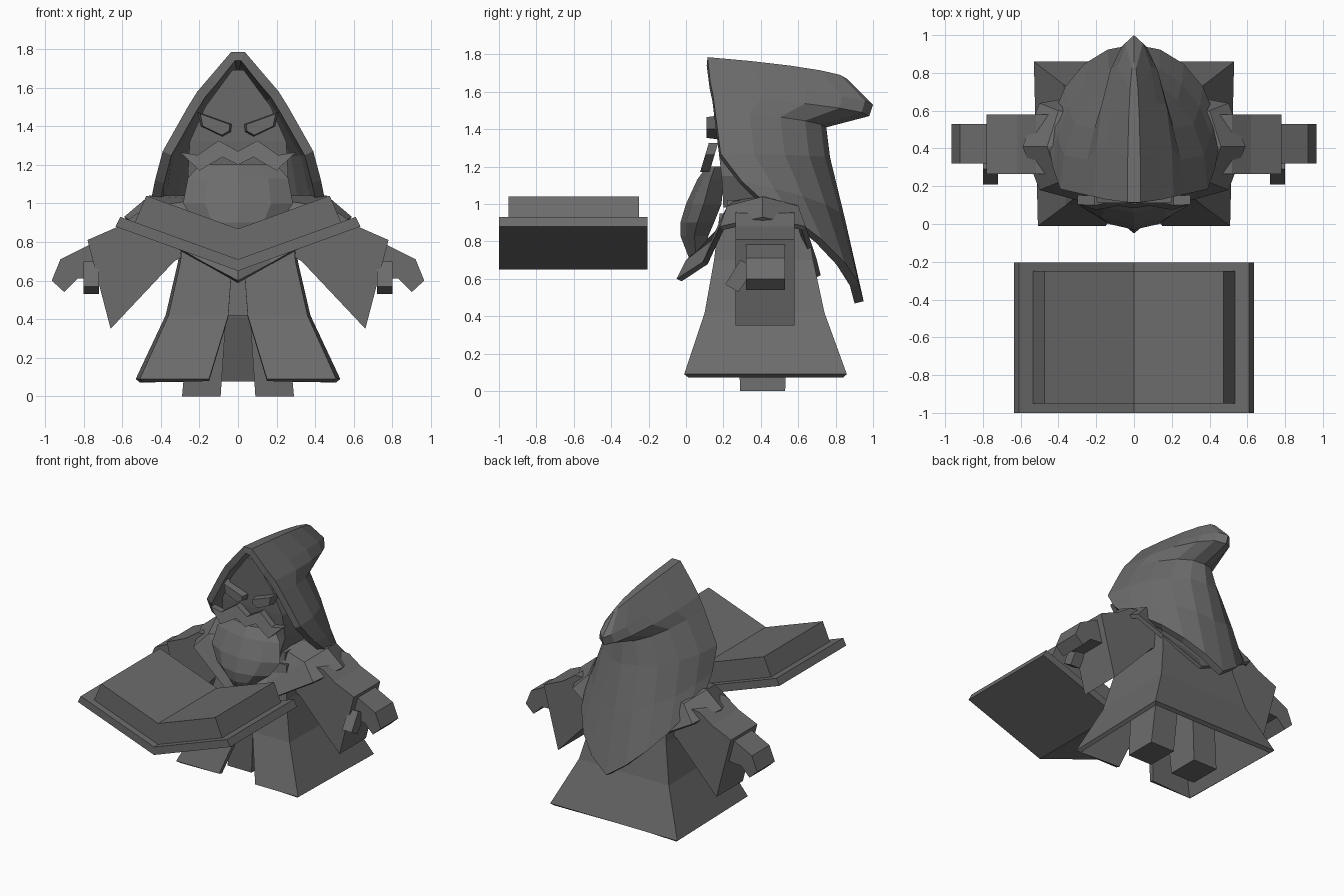
import bpy, bmesh, math
from mathutils import Vector

if "Cube" in bpy.data.objects:
    bpy.data.objects.remove(bpy.data.objects["Cube"])

GREY = (0.15, 0.15, 0.15, 1)
grey = bpy.data.materials.new("plain_grey")
grey.use_nodes = True
grey.diffuse_color = GREY
grey.node_tree.nodes["Principled BSDF"].inputs["Base Color"].default_value = GREY


def finish(name, bm, thickness=0):
    bmesh.ops.recalc_face_normals(bm, faces=bm.faces)
    mesh = bpy.data.meshes.new(name)
    bm.to_mesh(mesh)
    bm.free()
    mesh.materials.append(grey)
    obj = bpy.data.objects.new(name, mesh)
    bpy.context.collection.objects.link(obj)
    if thickness:
        mod = obj.modifiers.new("thickness", "SOLIDIFY")
        mod.thickness = thickness
        mod.offset = -1
    return obj


def mirrored(half):
    """Half a section, front to back, completed across x = 0."""
    rest = [(-x, y, z) for x, y, z in reversed(half) if x != 0]
    return list(half) + rest


def loft(name, rows, closed=True, caps=True, thickness=0, ridge=False):
    bm = bmesh.new()
    rings = [[bm.verts.new(p) for p in row] for row in rows]
    n = len(rings[0])
    for a, b in zip(rings, rings[1:]):
        for i in range(n if closed else n - 1):
            j = (i + 1) % n
            bm.faces.new((a[i], a[j], b[j], b[i]))
    if caps and closed:
        bm.faces.new(rings[0])
        bm.faces.new(rings[-1])
    if ridge:  # join the two sides of the last row along the crest
        top = rings[-1]
        for i in range(n // 2):
            quad = (top[i], top[i + 1], top[n - 2 - i], top[n - 1 - i])
            bm.faces.new(list(dict.fromkeys(quad)))
    return finish(name, bm, thickness)


def prism(name, outline, y0, y1, side=1, shear=0, z_ref=0, taper=1):
    """Extrude an x-z outline along y; shear leans it, taper shrinks the front."""
    cx = sum(p[0] for p in outline) / len(outline)
    cz = sum(p[1] for p in outline) / len(outline)
    rows = []
    for y, k in ((y0, taper), (y1, 1)):
        rows.append([(side * (cx + (x - cx) * k), y + shear * (z - z_ref),
                      cz + (z - cz) * k) for x, z in outline])
    return loft(name, rows)


# Hollow robe with a slit down the front
robe = []
for z, slit, w, front, back in ((0.09, 0.15, 0.53, -0.01, 0.86),
                                (0.42, 0.05, 0.375, 0.10, 0.74),
                                (0.70, 0.03, 0.31, 0.15, 0.68),
                                (0.95, 0.02, 0.29, 0.18, 0.64)):
    robe.append(mirrored([(slit, front, z), (w * 0.96, front, z),
                          (w, back, z), (0, back, z)]))
loft("robe", robe, closed=False, thickness=0.035)


def box_row(x0, x1, y0, y1, z):
    return [(x0, y0, z), (x1, y0, z), (x1, y1, z), (x0, y1, z)]


# Torso and head inside the clothes
loft("torso", [box_row(-0.24, 0.24, 0.19, 0.62, 0.42),
               box_row(-0.24, 0.24, 0.22, 0.6, 1.02)])
loft("head", [box_row(-w, w, y, 0.55, z) for w, y, z in
              ((0.2, 0.2, 0.98), (0.26, 0.19, 1.15), (0.25, 0.17, 1.32),
               (0.17, 0.16, 1.5), (0.03, 0.15, 1.69))])

# Shoulder mantle, pointed at front and back
outer = [(0, -0.05, 0.6), (0.17, 0.09, 0.69), (0.5, 0.18, 0.88), (0.59, 0.41, 0.93),
         (0.5, 0.64, 0.88), (0.17, 0.7, 0.7), (0, 0.72, 0.62)]
upper = [(0, 0.0, 0.7), (0.15, 0.13, 0.8), (0.4, 0.22, 0.99), (0.46, 0.41, 1.04),
         (0.4, 0.6, 0.99), (0.15, 0.64, 0.81), (0, 0.66, 0.74)]
neck = [(0, 0.15, 0.8), (0.1, 0.2, 0.9), (0.2, 0.26, 1.02), (0.24, 0.41, 1.04),
        (0.2, 0.56, 1.02), (0.1, 0.6, 0.9), (0, 0.62, 0.8)]
loft("mantle", [mirrored(outer), mirrored(upper), mirrored(neck)],
     caps=False, thickness=0.03)

# Rounded beard
beard = []
for z, w, front, back in ((1.2, 0.2, 0.11, 0.2), (1.13, 0.26, 0.06, 0.2),
                          (1.0, 0.285, 0.0, 0.19), (0.9, 0.22, -0.03, 0.15),
                          (0.83, 0.13, -0.03, 0.12), (0.7, 0.03, 0.02, 0.09)):
    mid = (front + back) / 2
    beard.append(mirrored([(0, front, z), (w * 0.6, front + 0.03, z),
                           (w, mid, z), (w * 0.6, back, z), (0, back, z)]))
loft("beard", beard)

# Hood: each row runs from the face opening round to the back spine
hood = []
for xf, yf, zf, yb, zb in ((0.45, 0.41, 1.02, 0.95, 0.48),
                           (0.43, 0.30, 1.12, 0.85, 0.92),
                           (0.39, 0.185, 1.27, 0.77, 1.25),
                           (0.26, 0.155, 1.5, 0.75, 1.41),
                           (0.21, 0.145, 1.58, 0.98, 1.47),
                           (0.15, 0.13, 1.65, 1.0, 1.53),
                           (0.035, 0.115, 1.785, 0.86, 1.67)):
    half = []
    for i in range(6):
        a = math.pi / 2 * i / 5
        s, c = math.sin(a), math.cos(a)
        x = 0 if i == 5 else xf * c
        half.append((x, yf + (yb - yf) * s, zf + (zb - zf) * (s + 1 - c) / 2))
    hood.append(mirrored(half))
loft("hood", hood, closed=False, thickness=0.05, ridge=True)

# Moustache
wing = [(0, 1.27), (0.1, 1.325), (0.21, 1.25), (0.3, 1.265), (0.2, 1.17),
        (0.08, 1.24)]
whisker = wing + [(0, 1.2)]
for side, label in ((1, "left"), (-1, "right")):
    prism(label + "_moustache", whisker, 0.09, 0.14, side, shear=0.3, z_ref=1.22)
    # Angled eyes
    prism(label + "_eye", [(0.03, 1.41), (0.21, 1.475), (0.195, 1.4),
                           (0.08, 1.345), (0.035, 1.37)],
          0.11, 0.18, side, taper=0.85)
    # Hanging sleeves
    prism(label + "_sleeve", [(0.24, 0.97), (0.52, 0.95), (0.62, 0.88), (0.78, 0.81),
                              (0.66, 0.35), (0.33, 0.7), (0.24, 0.75)],
          0.265, 0.58, side)
    # Mitten hands and thumbs
    prism(label + "_hand", [(0.68, 0.8), (0.77, 0.785), (0.92, 0.71), (0.965, 0.6),
                            (0.9, 0.54), (0.83, 0.61), (0.68, 0.62)],
          0.32, 0.53, side)
    thumb = [[(side * x, y, z) for x, y, z in
              ((0.72, y0, z0), (0.8, y0, z0), (0.8, y1, z1), (0.72, y1, z1))]
             for y0, z0, y1, z1 in ((0.21, 0.57, 0.28, 0.53), (0.29, 0.7, 0.37, 0.66))]
    loft(label + "_thumb", thumb)
    # Tapered legs
    loft(label + "_leg", [box_row(side * 0.09, side * 0.29, 0.29, 0.53, 0),
                          box_row(side * 0.06, side * 0.25, 0.27, 0.55, 0.44)])

# Open book floating in front
cover = [(0, 0.65), (0.635, 0.88), (0.61, 0.93), (0, 0.71)]
pages = [(0, 0.705), (0.535, 0.9), (0.475, 1.04), (0, 0.868)]


def both(half):
    return half[:3] + [half[3]] + [(-x, z) for x, z in (half[2], half[1])]


prism("book_cover", both(cover), -1.0, -0.205)
prism("book_pages", both(pages), -0.95, -0.25)
